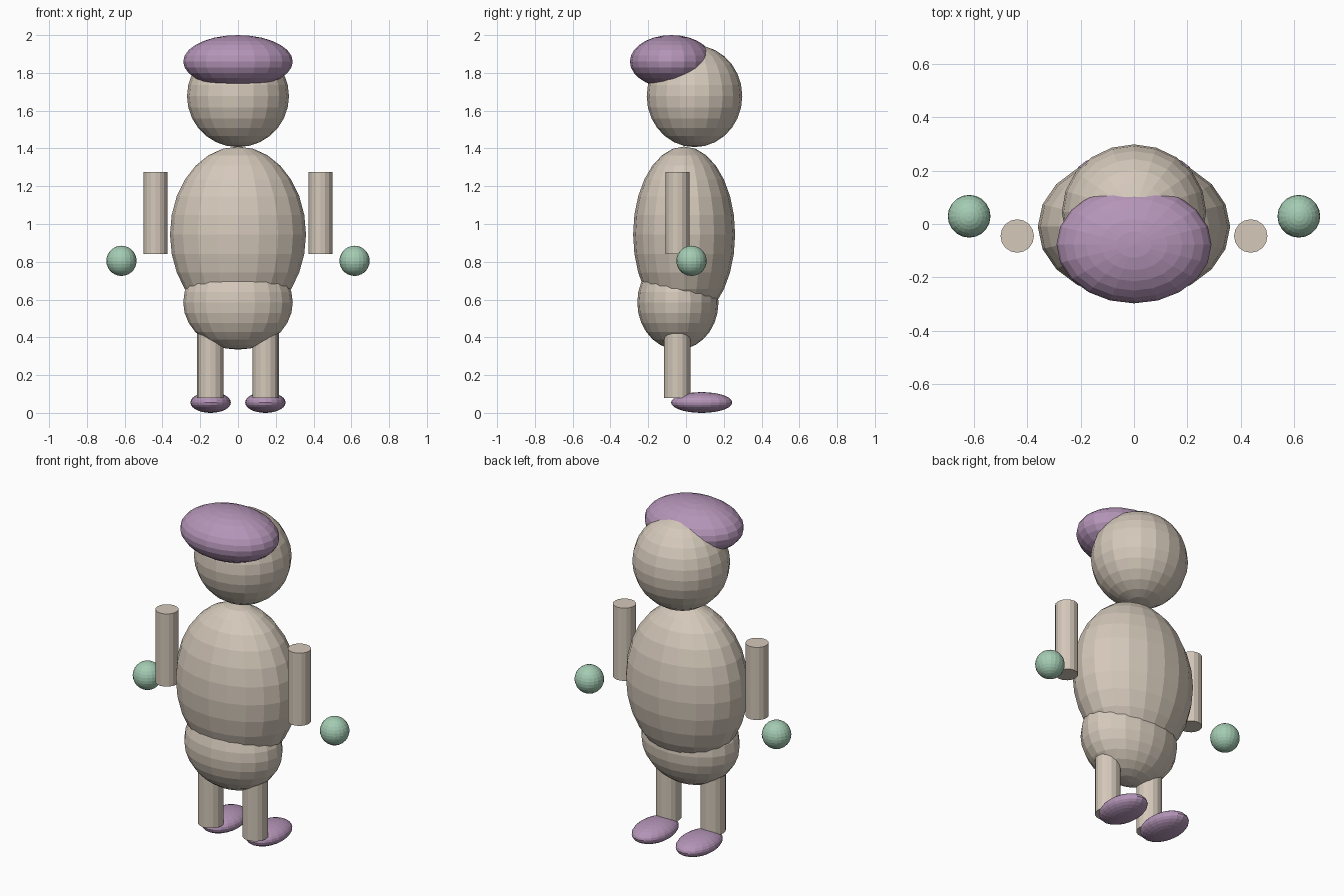
import bpy

if "Cube" in bpy.data.objects:
    bpy.data.objects.remove(bpy.data.objects["Cube"])


def material(name, rgb):
    m = bpy.data.materials.new(name)
    m.diffuse_color = (*rgb, 1.0)
    m.use_nodes = True
    m.node_tree.nodes["Principled BSDF"].inputs["Base Color"].default_value = m.diffuse_color
    return m


BEIGE = material("warm beige", (0.66, 0.58, 0.49))
PURPLE = material("soft purple", (0.46, 0.30, 0.48))
GREEN = material("mint green", (0.37, 0.60, 0.45))


def finish(name, mat):
    ob = bpy.context.object
    ob.name = name
    ob.data.materials.append(mat)
    bpy.ops.object.transform_apply(location=False, rotation=False, scale=True)
    bpy.ops.object.shade_flat()
    return ob


def ellipsoid(name, center, radii, mat, segments=20, rings=14):
    bpy.ops.mesh.primitive_uv_sphere_add(
        segments=segments, ring_count=rings, radius=1, location=center)
    bpy.context.object.scale = radii
    return finish(name, mat)


def post(name, x, y, radius, bottom, top, mat):
    bpy.ops.mesh.primitive_cylinder_add(
        vertices=16, radius=radius, depth=top - bottom,
        location=(x, y, (bottom + top) / 2))
    return finish(name, mat)


# Torso, hips, head and cap
ellipsoid("torso", (0, -0.01, 0.945), (0.36, 0.27, 0.465), BEIGE)
ellipsoid("hips", (0, -0.043, 0.585), (0.29, 0.215, 0.25), BEIGE)
ellipsoid("head", (0, 0.045, 1.677), (0.27, 0.253, 0.27), BEIGE)
ellipsoid("cap", (0, -0.077, 1.86), (0.29, 0.22, 0.14), PURPLE)

# Paired limbs
for side, s in (("left", 1), ("right", -1)):
    post(side + "_arm", s * 0.437, -0.045, 0.0625, 0.842, 1.275, BEIGE)
    ellipsoid(side + "_hand", (s * 0.617, 0.029, 0.805), (0.08,) * 3, GREEN)
    post(side + "_leg", s * 0.146, -0.046, 0.07, 0.08, 0.42, BEIGE)
    ellipsoid(side + "_shoe", (s * 0.145, 0.083, 0.055),
              (0.107, 0.162, 0.055), PURPLE)
